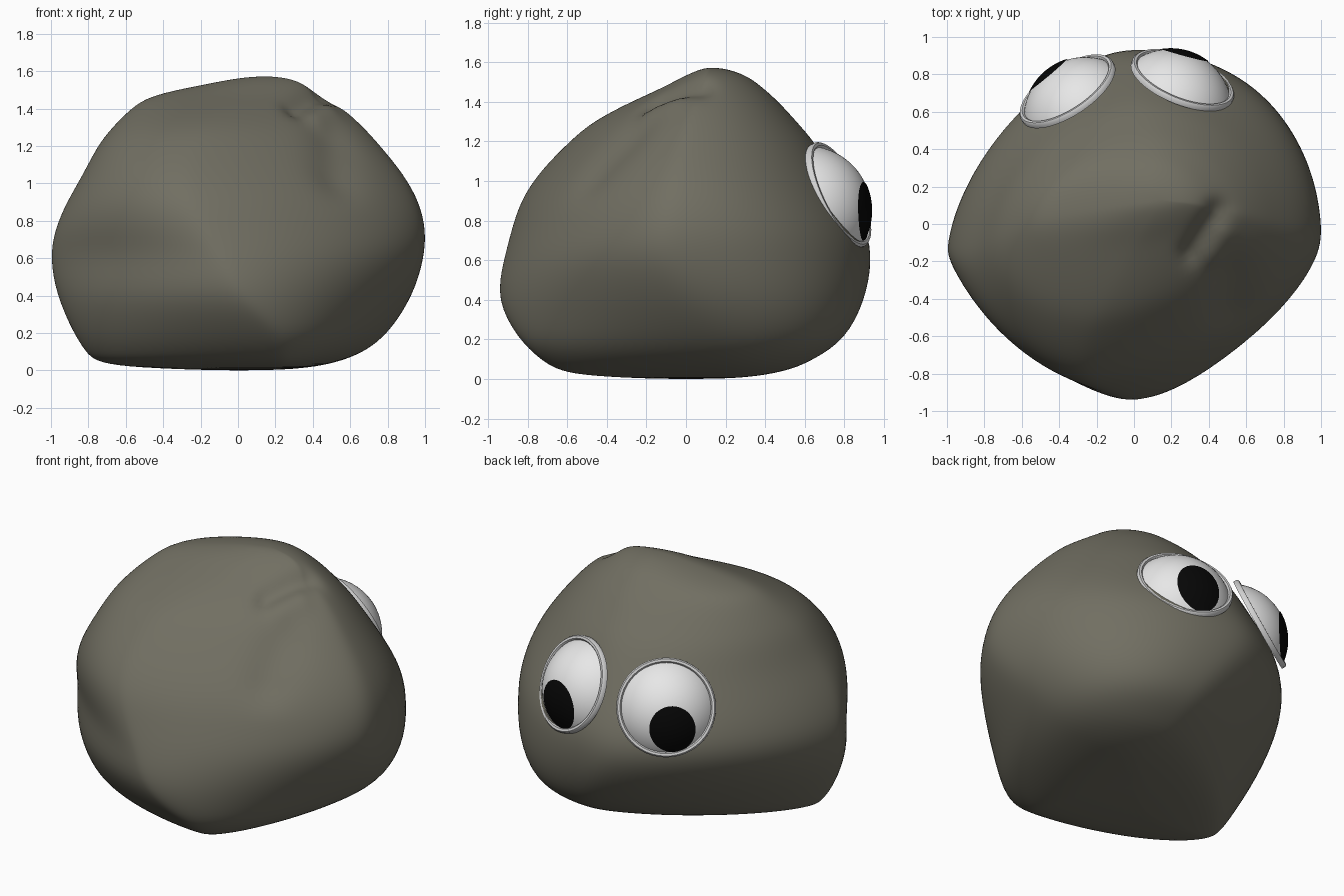
import bpy, bmesh, math
from mathutils import Vector, Matrix

if "Cube" in bpy.data.objects:
    bpy.data.objects.remove(bpy.data.objects["Cube"])


def material(name, rgb):
    m = bpy.data.materials.new(name)
    m.diffuse_color = (*rgb, 1)
    m.use_nodes = True
    m.node_tree.nodes["Principled BSDF"].inputs["Base Color"].default_value = m.diffuse_color
    return m


STONE = material("stone grey", (0.165, 0.158, 0.122))
WHITE = material("eye white", (0.8, 0.8, 0.8))
RIM = material("rim grey", (0.65, 0.65, 0.65))
BLACK = material("pupil black", (0.002, 0.002, 0.002))


def add_object(name, bm, mat):
    bmesh.ops.recalc_face_normals(bm, faces=bm.faces)
    me = bpy.data.meshes.new(name)
    bm.to_mesh(me)
    bm.free()
    me.materials.append(mat)
    ob = bpy.data.objects.new(name, me)
    bpy.context.collection.objects.link(ob)
    return ob


def smooth(ob, degrees=40):
    bpy.ops.object.select_all(action='DESELECT')
    ob.select_set(True)
    bpy.context.view_layer.objects.active = ob
    bpy.ops.object.shade_smooth_by_angle(angle=math.radians(degrees))


def bridge(bm, loops):
    for a, b in zip(loops, loops[1:]):
        n = len(a)
        for i in range(n):
            j = (i + 1) % n
            bm.faces.new((a[i], a[j], b[j], b[i]))


def fan(bm, loop, centre):
    c = bm.verts.new(centre)
    for i in range(len(loop)):
        bm.faces.new((loop[i], loop[(i + 1) % len(loop)], c))


# Rock: stacked rings, each row is z, left, right, front, back
ROWS = [
    (0.004, -0.25, 0.25, -0.25, 0.25),
    (0.02, -0.62, 0.42, -0.54, 0.40),
    (0.05, -0.77, 0.55, -0.66, 0.54),
    (0.10, -0.82, 0.68, -0.74, 0.65),
    (0.20, -0.885, 0.81, -0.85, 0.81),
    (0.40, -0.975, 0.94, -0.965, 0.91),
    (0.60, -1.01, 1.0, -0.925, 0.945),
    (0.75, -0.985, 1.01, -0.885, 0.92),
    (0.90, -0.92, 0.975, -0.84, 0.835),
    (1.05, -0.83, 0.89, -0.74, 0.745),
    (1.20, -0.755, 0.765, -0.59, 0.65),
    (1.30, -0.675, 0.675, -0.475, 0.56),
    (1.40, -0.575, 0.565, -0.28, 0.47),
    (1.47, -0.475, 0.46, -0.12, 0.39),
    (1.525, -0.20, 0.37, -0.02, 0.32),
    (1.56, -0.02, 0.28, 0.06, 0.23),
    (1.57, 0.08, 0.20, 0.10, 0.17),
]
SEGS = 40
bm = bmesh.new()
loops = []
for z, xl, xr, yf, yb in ROWS:
    t = max(0, (z - 0.6) / 0.97)               # towards the top
    low = min(1, max(0, (0.65 - z) / 0.5))     # towards the base
    low = low * low * (3 - 2 * low)
    bulge = math.sin(math.pi * t)
    # where each side reaches furthest out
    y_right = -0.08 + 0.2 * t * t + 0.28 * low
    y_left = -0.13 + 0.25 * t * t - 0.08 * low - 0.08 * bulge
    x_front = -0.08 + 0.2 * t ** 4 - 0.2 * bulge + 0.3 * low * low
    x_back = -0.04 + 0.16 * t + 0.25 * low
    loop = []
    for i in range(SEGS):
        a = 2 * math.pi * (i + 0.5) / SEGS
        c, s = math.cos(a), math.sin(a)
        cx = x_back if s > 0 else x_front
        cy = y_right if c > 0 else y_left
        # each quarter has its own squareness
        if s > 0:
            p = 2.15 - 0.3 * min(1, 2 * t) if c > 0 else 1.6 + 0.3 * t - 0.25 * low
        else:
            p = 1.6 - 0.15 * t if c > 0 else 1.35 + 0.9 * t + 0.3 * low
        u, v = abs(c) ** (2 / p), abs(s) ** (2 / p)
        x = cx + u * ((xr - cx) if c > 0 else (xl - cx))
        y = cy + v * ((yb - cy) if s > 0 else (yf - cy))
        loop.append(bm.verts.new((x, y, z)))
    loops.append(loop)
bridge(bm, loops)
fan(bm, loops[0], (0, 0, 0))
fan(bm, loops[-1], (0.14, 0.13, 1.572))
rock = add_object("rock", bm, STONE)
sub = rock.modifiers.new("round", 'SUBSURF')
sub.levels = sub.render_levels = 2
bpy.context.view_layer.update()
baked = bpy.data.meshes.new_from_object(
    rock.evaluated_get(bpy.context.evaluated_depsgraph_get()))
rock.modifiers.clear()
rock.data = baked

# Creases and a bump in the upper right of the rock: start, end, depth, width
DENTS = [
    (Vector((0.45, 0.07)), Vector((0.31, -0.15)), 0.04, 0.065),
    (Vector((0.52, -0.28)), Vector((0.53, -0.45)), 0.03, 0.13),
    (Vector((0.47, -0.06)), Vector((0.42, -0.16)), -0.02, 0.07),
]
middle = Vector((0, 0, 0.6))
for v in baked.vertices:
    if v.co.z < 0.85:
        continue
    p = v.co.xy
    push = 0
    for a, b, depth, width in DENTS:
        d = b - a
        k = min(1, max(0, (p - a).dot(d) / d.length_squared))
        push += depth * math.exp(-((p - a - d * k).length / width) ** 2)
    fade = min(1, (v.co.z - 0.85) / 0.15)
    v.co -= (v.co - middle).normalized() * push * fade
smooth(rock, 80)

# Eyes: domed white, flat rim and a pupil resting on the dome
DOME_R, DOME_H = 0.262, 0.13
BALL = (DOME_R ** 2 + DOME_H ** 2) / (2 * DOME_H)


def dome_height(rho):
    return math.sqrt(BALL ** 2 - min(rho, DOME_R) ** 2) - BALL + DOME_H


def lathe(bm, profile, n=48):
    out = []
    for r, h in profile:
        out.append([bm.verts.new((r * math.cos(2 * math.pi * i / n),
                                  r * math.sin(2 * math.pi * i / n), h))
                    for i in range(n)])
    bridge(bm, out)
    return out


def make_eye(side, centre, heading):
    tilt = math.radians(24.5)
    h = Vector((heading[0], heading[1], 0)).normalized()
    n = h * math.cos(tilt) + Vector((0, 0, math.sin(tilt)))
    up = Vector((0, 0, math.cos(tilt))) - h * math.sin(tilt)
    across = up.cross(n)
    place = Matrix((across, up, n)).transposed().to_4x4()
    place.translation = centre

    # white dome
    bm = bmesh.new()
    steps = [DOME_R * math.sin(math.pi / 2 * k / 12) for k in range(12, 0, -1)]
    rings = lathe(bm, [(DOME_R, -0.02)] + [(r, dome_height(r)) for r in steps])
    fan(bm, rings[-1], (0, 0, DOME_H))
    fan(bm, rings[0], (0, 0, -0.02))
    dome = add_object(side + "_eye_white", bm, WHITE)

    # rim
    bm = bmesh.new()
    prof = [(0.258, -0.02), (0.29, -0.02), (0.29, 0.002), (0.282, 0.012),
            (0.268, 0.012), (0.258, 0.0)]
    lathe(bm, prof + prof[:1])
    bmesh.ops.remove_doubles(bm, verts=bm.verts, dist=1e-5)
    rim = add_object(side + "_eye_rim", bm, RIM)

    # pupil
    bm = bmesh.new()
    rings = lathe(bm, [(0.134 * k / 8, 0) for k in range(8, 0, -1)])
    fan(bm, rings[-1], (0, 0, 0))
    for v in bm.verts:
        v.co.x += 0.04
        v.co.y -= 0.125
        v.co.z = dome_height(v.co.xy.length) + 0.005
    pupil = add_object(side + "_pupil", bm, BLACK)

    for ob in (dome, rim, pupil):
        ob.matrix_world = place
        smooth(ob)


make_eye("right", Vector((0.262, 0.775, 0.932)), (0.37, 0.93))
make_eye("left", Vector((-0.36, 0.715, 0.925)), (-0.55, 0.835))
